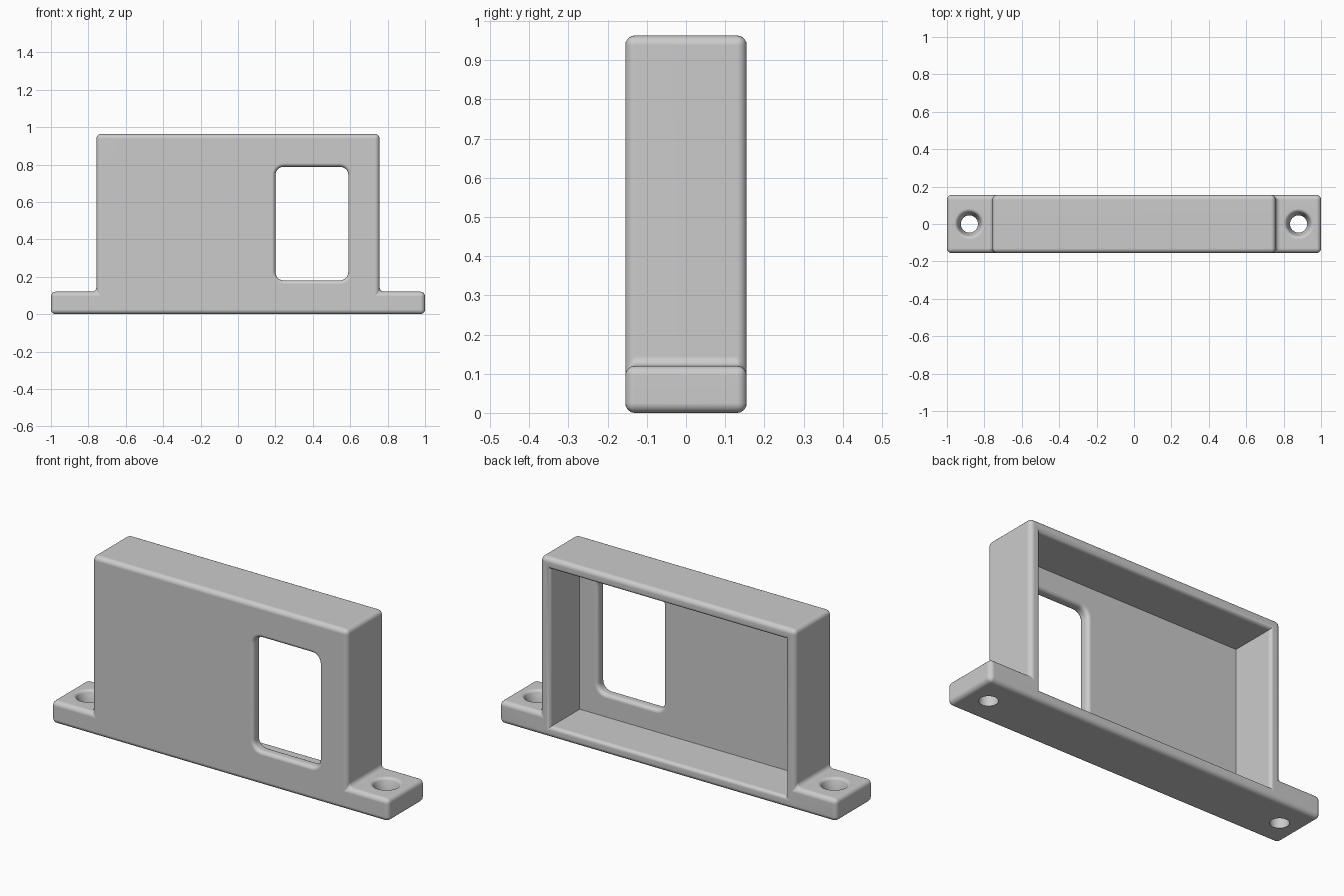
import bpy
import bmesh
from math import sin, cos, pi, radians
from mathutils import Vector

default = bpy.data.objects.get("Cube")
if default:
    bpy.data.objects.remove(default)

HALF_DEPTH = 0.155
FRONT, BACK = -HALF_DEPTH, HALF_DEPTH
PANEL_BACK = -0.095
HEIGHT = 0.963
BODY_X = 0.757
FOOT_Z = 0.12
WALL = 0.06
EDGE = 0.025
LIP = 0.02
STEPS = 5


def make_object(name, bm):
    bmesh.ops.recalc_face_normals(bm, faces=bm.faces)
    mesh = bpy.data.meshes.new(name)
    bm.to_mesh(mesh)
    bm.free()
    obj = bpy.data.objects.new(name, mesh)
    bpy.context.collection.objects.link(obj)
    return obj


def loft(name, rings):
    """Skin a stack of matching closed rings and cap both ends."""
    bm = bmesh.new()
    loops = [[bm.verts.new(p) for p in ring] for ring in rings]
    n = len(loops[0])
    for a, b in zip(loops, loops[1:]):
        for i in range(n):
            j = (i + 1) % n
            bm.faces.new((a[i], a[j], b[j], b[i]))
    bm.faces.new(loops[0])
    bm.faces.new(loops[-1])
    return make_object(name, bm)


def rect_ring(y, x0, x1, z0, z1, grow=0.0, radius=0.0):
    """Rectangle in the XZ plane, grown outward, with optional round corners."""
    radius = radius + grow if radius else 0.0
    x0, x1, z0, z1 = x0 - grow, x1 + grow, z0 - grow, z1 + grow
    if not radius:
        return [Vector(p) for p in ((x1, y, z1), (x0, y, z1), (x0, y, z0), (x1, y, z0))]
    centres = ((x1 - radius, z1 - radius), (x0 + radius, z1 - radius),
               (x0 + radius, z0 + radius), (x1 - radius, z0 + radius))
    ring = []
    for k, (cx, cz) in enumerate(centres):
        for s in range(STEPS + 1):
            a = (k + s / STEPS) * pi / 2
            ring.append(Vector((cx + radius * cos(a), y, cz + radius * sin(a))))
    return ring


def lip_steps(radius):
    """(distance along the hole, outward growth) over a quarter round."""
    angles = [i / STEPS * pi / 2 for i in range(STEPS + 1)]
    return [(radius * sin(a), radius * (1 - cos(a))) for a in angles]


# Solid body with mounting feet, all edges rounded
half = [(1, 0), (1, FOOT_Z), (BODY_X, FOOT_Z), (BODY_X, HEIGHT)]
outline = half + [(-x, z) for x, z in reversed(half)]
body = loft("bracket_housing",
            [[Vector((x, y, z)) for x, z in outline] for y in (FRONT, BACK)])
bevel = body.modifiers.new("rounded_edges", 'BEVEL')
bevel.width = EDGE
bevel.segments = STEPS
bevel.limit_method = 'ANGLE'
bevel.angle_limit = radians(40)

# Rear cavity with a rounded rim
inner = (WALL - BODY_X, BODY_X - WALL, WALL, HEIGHT - WALL)
rings = [rect_ring(PANEL_BACK, *inner)]
rings += [rect_ring(BACK - LIP + d, *inner, grow=g) for d, g in lip_steps(LIP)]
rings.append(rect_ring(BACK + 0.1, *inner, grow=LIP))
cutters = [loft("cavity_cutter", rings)]

# Window through the front panel, rounded on both faces
opening = dict(x0=0.2, x1=0.59, z0=0.18, z1=0.788, radius=0.045)
rings = [rect_ring(FRONT - 0.1, grow=LIP, **opening)]
rings += [rect_ring(FRONT + LIP - d, grow=g, **opening) for d, g in reversed(lip_steps(LIP))]
rings += [rect_ring(PANEL_BACK - LIP + d, grow=g, **opening) for d, g in lip_steps(LIP)]
rings.append(rect_ring(PANEL_BACK + 0.1, grow=LIP, **opening))
cutters.append(loft("window_cutter", rings))

# Countersunk screw holes in the feet
hole = [(0.046, -0.1), (0.046, 0.06), (0.062, 0.1)]
hole += [(0.062 + g, FOOT_Z - LIP + d) for d, g in lip_steps(LIP)][1:]
hole.append((0.082, FOOT_Z + 0.1))
for side in (-1, 1):
    rings = [[Vector((side * 0.88 + r * cos(a), r * sin(a), z))
              for a in (i * pi / 20 for i in range(40))] for r, z in hole]
    cutters.append(loft("screw_hole_cutter", rings))

for cutter in cutters:
    cutter.hide_render = True
    cut = body.modifiers.new(cutter.name, 'BOOLEAN')
    cut.operation = 'DIFFERENCE'
    cut.solver = 'EXACT'
    cut.object = cutter

# Bake the cuts, then shade
bpy.ops.object.select_all(action='DESELECT')
body.select_set(True)
bpy.context.view_layer.objects.active = body
for mod in list(body.modifiers):
    bpy.ops.object.modifier_apply(modifier=mod.name)
for cutter in cutters:
    bpy.data.objects.remove(cutter)
bpy.ops.object.shade_smooth_by_angle(angle=radians(35))
weighted = body.modifiers.new("flat_face_normals", 'WEIGHTED_NORMAL')
weighted.keep_sharp = True
